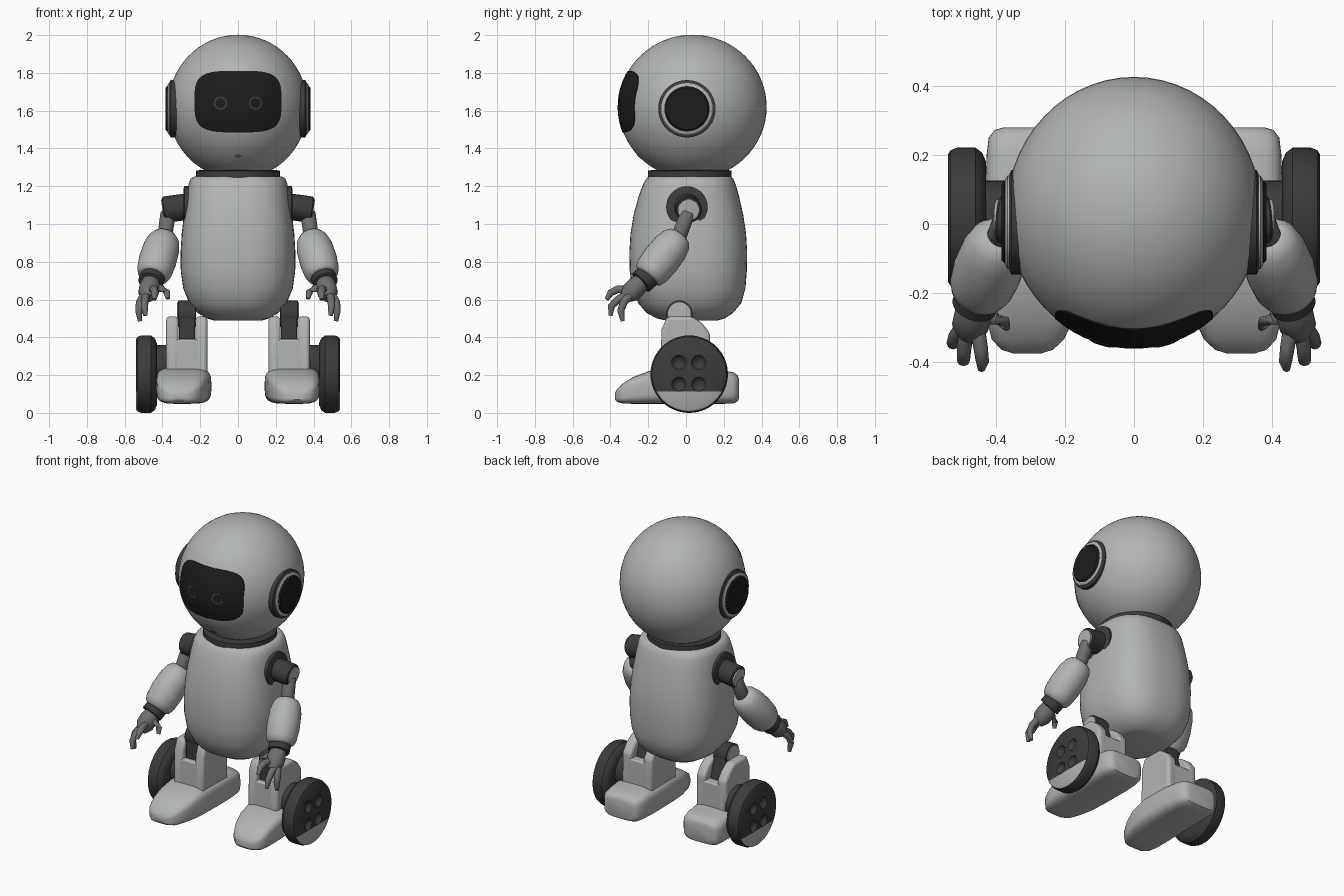
import bpy, bmesh, math
from mathutils import Vector as V

if "Cube" in bpy.data.objects:
    bpy.data.objects.remove(bpy.data.objects["Cube"])


def material(name, r, g, b):
    m = bpy.data.materials.new(name)
    m.diffuse_color = (r, g, b, 1)
    m.use_nodes = True
    m.node_tree.nodes["Principled BSDF"].inputs["Base Color"].default_value = m.diffuse_color
    return m


LIGHT = material("light grey shell", 0.44, 0.46, 0.45)
MID = material("mid grey metal", 0.15, 0.16, 0.155)
DARK = material("dark grey rubber", 0.045, 0.045, 0.045)
BLACK = material("black glass", 0.012, 0.012, 0.012)


def finish(name, bm, mats, mirror=False, angle=40, bevel=0):
    bmesh.ops.recalc_face_normals(bm, faces=bm.faces)
    for f in bm.faces:
        f.smooth = True
    me = bpy.data.meshes.new(name)
    bm.to_mesh(me)
    bm.free()
    for m in mats:
        me.materials.append(m)
    me.set_sharp_from_angle(angle=math.radians(angle))
    ob = bpy.data.objects.new(name, me)
    bpy.context.collection.objects.link(ob)
    if bevel:
        b = ob.modifiers.new("bevel", 'BEVEL')
        b.width, b.segments = bevel, 3
    if mirror:
        ob.modifiers.new("mirror", 'MIRROR')
    return ob


def ring(c, u, v, a, b, e=2.0, n=32):
    """Superellipse ring around c in the plane of u and v."""
    pts = []
    for i in range(n):
        t = 2 * math.pi * i / n
        ct, st = math.cos(t), math.sin(t)
        pts.append(Vector_sum(c, u, a * math.copysign(abs(ct) ** (2 / e), ct),
                              v, b * math.copysign(abs(st) ** (2 / e), st)))
    return pts


def Vector_sum(c, u, a, v, b):
    return V(c) + V(u) * a + V(v) * b


def loft(rings):
    bm = bmesh.new()
    rows = [[bm.verts.new(p) for p in r] for r in rings]
    n = len(rows[0])
    for p, q in zip(rows, rows[1:]):
        for i in range(n):
            j = (i + 1) % n
            bm.faces.new((p[i], p[j], q[j], q[i]))
    bm.faces.new(rows[0])
    bm.faces.new(rows[-1])
    return bm


def frame(t):
    ref = V((0, 1, 0)) if abs(t.x) > 0.7 else V((1, 0, 0))
    u = t.cross(ref).normalized()
    return u, t.cross(u).normalized()


def lathe(start, end, prof, n=32):
    """prof: (fraction along the axis, radius)."""
    a, b = V(start), V(end)
    u, v = frame((b - a).normalized())
    return loft([ring(a.lerp(b, t), u, v, r, r, n=n) for t, r in prof])


def rod(start, end, r, c=0.04, n=32):
    return lathe(start, end, [(0, r * 0.92), (c, r), (1 - c, r), (1, r * 0.92)], n)


def tube(pts, radii, n=12):
    pts = [V(p) for p in pts]
    rings = []
    for i, p in enumerate(pts):
        t = (pts[min(i + 1, len(pts) - 1)] - pts[max(i - 1, 0)]).normalized()
        u, v = frame(t)
        rings.append(ring(p, u, v, radii[i], radii[i], n=n))
    return loft(rings)


X, Y, Z = (1, 0, 0), (0, 1, 0), (0, 0, 1)

# Head
HC, HR = V((0, 0.035, 1.62)), V((0.37, 0.392, 0.382))
bm = bmesh.new()
bmesh.ops.create_uvsphere(bm, u_segments=56, v_segments=32, radius=1)
for p in bm.verts:
    p.co = HC + p.co * HR
finish("head", bm, [LIGHT])


def face_plate(name, cx, cz, a, b, e, off, mat, mirror=False):
    """Curved plate lying on the front of the head."""
    rings = []
    for k in [1.0] + [i / 8 for i in range(8, 0, -1)]:
        o = off if rings else -0.004
        row = ring((cx, 0, cz), X, Z, a * k, b * k, e, 48)
        for p in row:
            s = 1 - (p.x / HR.x) ** 2 - ((p.z - HC.z) / HR.z) ** 2
            p.y = HC.y - (HR.y + o) * math.sqrt(s)
        rings.append(row)
    bm = loft(rings)
    finish(name, bm, [mat], mirror)


face_plate("visor", 0, 1.648, 0.23, 0.163, 3.8, 0.005, BLACK)
face_plate("eye_ring", 0.093, 1.64, 0.036, 0.036, 2, 0.007, DARK, True)
face_plate("eye_pupil", 0.093, 1.64, 0.026, 0.026, 2, 0.009, BLACK, True)
face_plate("mouth", 0, 1.36, 0.02, 0.008, 2, 0.004, MID)

# Ears
for name, x, r, m in (("ear_rim", 0.362, 0.152, DARK), ("ear_ring", 0.374, 0.136, LIGHT),
                      ("ear_disc", 0.384, 0.12, BLACK)):
    finish(name, rod((0.30, 0.005, 1.61), (x, 0.005, 1.61), r, 0.1, 40), [m], True)

# Neck
finish("neck", rod((0, 0.02, 1.2), (0, 0.02, 1.285), 0.222, n=48), [DARK])

# Body: z, half width, half depth, centre y
body = [(0.49, 0.13, 0.14, 0.03), (0.5, 0.165, 0.18, 0.025), (0.53, 0.215, 0.23, 0.02),
        (0.58, 0.258, 0.272, 0.02), (0.66, 0.29, 0.3, 0.015), (0.75, 0.303, 0.31, 0.012),
        (0.85, 0.304, 0.312, 0.012), (0.95, 0.298, 0.306, 0.012), (1.05, 0.286, 0.29, 0.013),
        (1.15, 0.272, 0.265, 0.015), (1.21, 0.262, 0.245, 0.018), (1.24, 0.25, 0.23, 0.02),
        (1.252, 0.23, 0.215, 0.02)]
finish("body", loft([ring((0, y, z), X, Y, a, b, 2.6, 56) for z, a, b, y in body]), [LIGHT])

# Shoulders
finish("shoulder_socket", lathe((0.2, 0.005, 1.09), (0.288, 0.005, 1.09),
       [(0, 0.11), (0.95, 0.11), (1, 0.1)]), [DARK], True)
finish("shoulder_joint", rod((0.25, 0.005, 1.095), (0.392, 0.015, 1.075), 0.07), [DARK], True)
finish("shoulder_cap", rod((0.385, 0.015, 1.076), (0.4, 0.015, 1.074), 0.056), [LIGHT], True)

# Arms
finish("upper_arm", rod((0.37, 0.01, 1.06), (0.392, -0.05, 0.9), 0.04), [MID], True)
finish("forearm", lathe((0.385, -0.03, 0.94), (0.452, -0.205, 0.72),
       [(0, 0.045), (0.03, 0.065), (0.12, 0.083), (0.3, 0.096), (0.6, 0.1),
        (0.85, 0.094), (0.96, 0.083), (1, 0.068)]), [LIGHT], True)
finish("wrist_cuff", rod((0.448, -0.195, 0.73), (0.464, -0.24, 0.69), 0.066), [DARK], True)
finish("palm", tube([(0.46, -0.23, 0.7), (0.466, -0.26, 0.67), (0.475, -0.295, 0.635),
       (0.48, -0.325, 0.608)], [0.045, 0.055, 0.054, 0.03], 20), [MID], True)
fingers = {
    "thumb": [(0.45, -0.265, 0.66), (0.405, -0.272, 0.66), (0.378, -0.285, 0.64), (0.37, -0.3, 0.605)],
    "index_finger": [(0.455, -0.3, 0.65), (0.445, -0.36, 0.655), (0.44, -0.4, 0.635), (0.443, -0.42, 0.6)],
    "middle_finger": [(0.485, -0.31, 0.625), (0.493, -0.36, 0.6), (0.495, -0.395, 0.565), (0.49, -0.4, 0.515)],
    "little_finger": [(0.5, -0.3, 0.62), (0.52, -0.33, 0.585), (0.525, -0.345, 0.54), (0.52, -0.335, 0.487)],
}
for name, pts in fingers.items():
    finish(name, tube(pts, [0.022, 0.021, 0.019, 0.011]), [MID], True, 60)

# Hips
finish("hip_joint", rod((0.222, -0.035, 0.525), (0.318, -0.035, 0.525), 0.07), [DARK], True)
finish("hip_cap", rod((0.31, -0.035, 0.525), (0.324, -0.035, 0.525), 0.06), [LIGHT], True)


def slab(name, x0, x1, outline, mat, bevel):
    """Side outline in y and z, extruded across x."""
    bm = loft([[V((x, y, z)) for y, z in outline] for x in (x0, x1)])
    finish(name, bm, [mat], True, 40, bevel)


# Legs: two cheeks, a front-to-back block and the dark link in the slot
cheek = [(-0.135, 0.18), (0.13, 0.18), (0.128, 0.42), (0.09, 0.47), (0.035, 0.51),
         (-0.1, 0.51), (-0.13, 0.44)]
slab("leg_inner_cheek", 0.162, 0.226, cheek, LIGHT, 0.018)
slab("leg_outer_cheek", 0.314, 0.38, cheek, LIGHT, 0.018)
slab("leg_block", 0.2, 0.34, [(-0.133, 0.18), (0.128, 0.18), (0.128, 0.39), (-0.13, 0.39)], LIGHT, 0.01)
slab("leg_link", 0.228, 0.312, [(-0.1, 0.35), (0.09, 0.35), (0.06, 0.44), (0.03, 0.53), (-0.1, 0.53)],
     DARK, 0.008)

# Feet: y, centre x, half width, bottom, top
foot = [(-0.376, 0.31, 0.04, 0.07, 0.105), (-0.365, 0.31, 0.075, 0.058, 0.125),
        (-0.335, 0.308, 0.105, 0.05, 0.155), (-0.28, 0.302, 0.125, 0.048, 0.19),
        (-0.2, 0.293, 0.14, 0.048, 0.22), (-0.1, 0.288, 0.145, 0.048, 0.24),
        (0.1, 0.286, 0.145, 0.048, 0.235), (0.2, 0.288, 0.14, 0.048, 0.225),
        (0.25, 0.29, 0.132, 0.05, 0.215), (0.273, 0.29, 0.115, 0.06, 0.2), (0.28, 0.29, 0.09, 0.075, 0.18)]
finish("foot", loft([ring((x, y, (a + b) / 2), X, Z, w, (b - a) / 2, 4, 40)
       for y, x, w, a, b in foot]), [LIGHT], True)

# Wheels with four pits in the outer side
WY, WZ = 0.017, 0.205
finish("wheel_axle", rod((0.36, WY, 0.25), (0.45, WY, 0.25), 0.11), [DARK], True)
wheel = finish("wheel", lathe((0.43, WY, WZ), (0.54, WY, WZ),
               [(0, 0.165), (0.1, 0.19), (0.28, 0.205), (0.75, 0.205), (0.93, 0.197), (1, 0.185)], 56),
               [DARK, LIGHT])
bm = bmesh.new()
for dy in (-0.055, 0.05):
    for dz in (-0.053, 0.063):
        d = bmesh.ops.create_uvsphere(bm, u_segments=16, v_segments=10, radius=0.042)
        bmesh.ops.translate(bm, verts=d["verts"], vec=(0.557, WY + dy, WZ + dz))
cutter = finish("pit_cutter", bm, [DARK])
cutter.hide_render = True
cut = wheel.modifiers.new("pits", 'BOOLEAN')
cut.operation, cut.solver, cut.object = 'DIFFERENCE', 'EXACT', cutter
deps = bpy.context.evaluated_depsgraph_get()
me = bpy.data.meshes.new_from_object(wheel.evaluated_get(deps))
wheel.modifiers.clear()
wheel.data = me
bpy.data.objects.remove(cutter)

# Pale lower segment of the wheel's outer side
bm = bmesh.new()
bm.from_mesh(me)
bmesh.ops.bisect_plane(bm, geom=bm.verts[:] + bm.edges[:] + bm.faces[:],
                       plane_co=(0, 0, 0.112), plane_no=Z)
bm.normal_update()
for f in bm.faces:
    low = f.normal.x > 0.6 and f.calc_center_median().z < 0.112 and f.calc_center_median().x > 0.53
    f.material_index = 1 if low else 0
bm.to_mesh(me)
bm.free()
me.set_sharp_from_angle(angle=math.radians(35))
wheel.modifiers.new("mirror", 'MIRROR')
